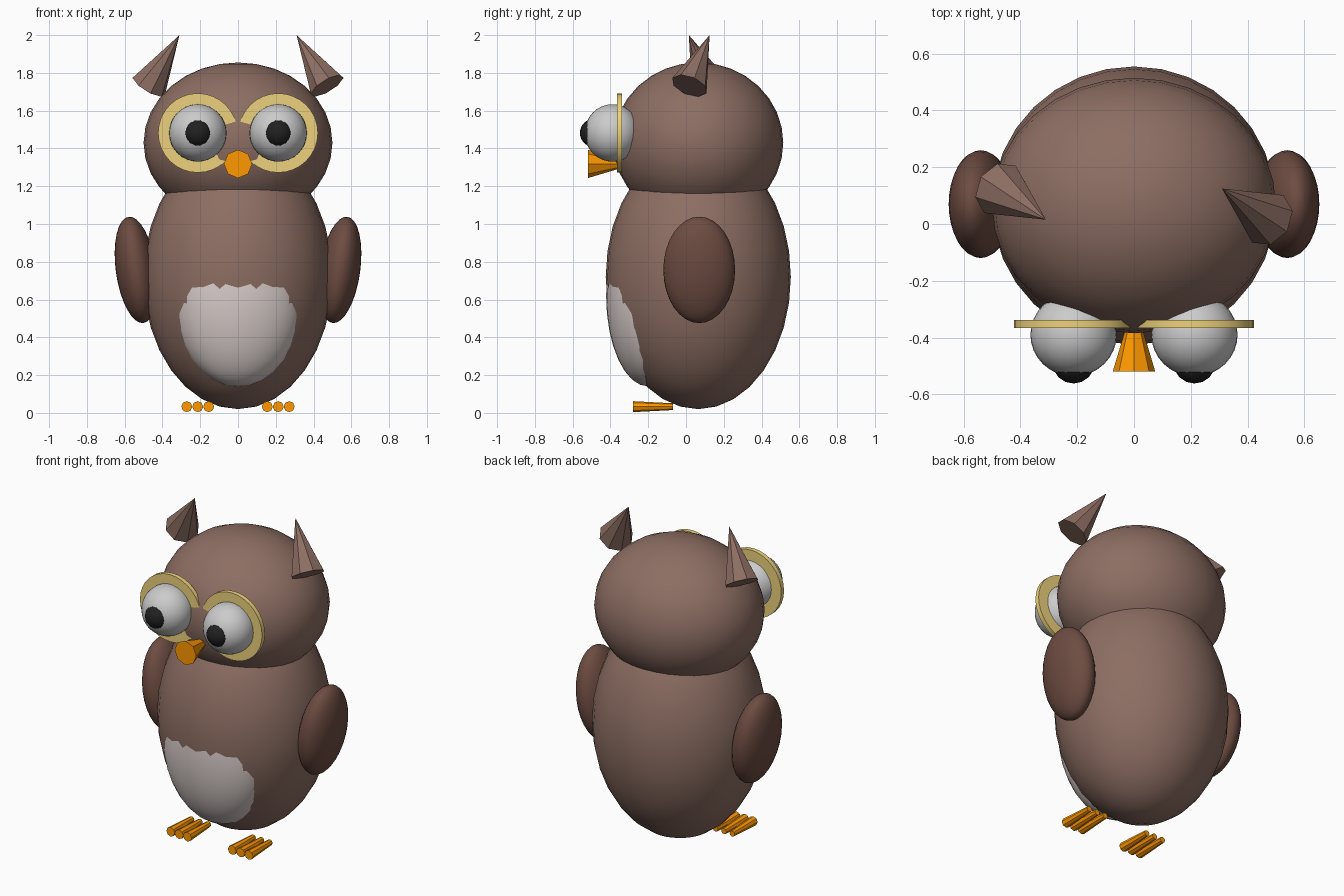
import bpy, math
from mathutils import Vector, Matrix

if "Cube" in bpy.data.objects:
    bpy.data.objects.remove(bpy.data.objects["Cube"])


def material(name, r, g, b):
    m = bpy.data.materials.new(name)
    m.diffuse_color = (r, g, b, 1)
    m.use_nodes = True
    m.node_tree.nodes["Principled BSDF"].inputs["Base Color"].default_value = m.diffuse_color
    return m


BROWN = material("brown", 0.266, 0.156, 0.125)
DARK = material("dark_brown", 0.153, 0.072, 0.053)
PALE = material("pale", 0.68, 0.60, 0.578)
WHITE = material("white", 0.9, 0.9, 0.9)
BLACK = material("black", 0.015, 0.015, 0.015)
YELLOW = material("yellow", 0.85, 0.64, 0.20)
ORANGE = material("orange", 1.0, 0.314, 0.0)


def finish(name, mat, angle):
    ob = bpy.context.object
    ob.name = name
    ob.data.materials.append(mat)
    if angle:
        bpy.ops.object.shade_smooth_by_angle(angle=math.radians(angle))
    return ob


def ellipsoid(name, loc, size, mat, tilt=0, seg=32, rings=16):
    bpy.ops.mesh.primitive_uv_sphere_add(segments=seg, ring_count=rings, radius=1,
                                         location=loc, rotation=(0, tilt, 0))
    bpy.context.object.scale = size
    return finish(name, mat, 60)


def cone(name, start, end, r1, r2, sides, mat, spin=0, angle=0):
    """Cone or tube between two points."""
    a, b = Vector(start), Vector(end)
    bpy.ops.mesh.primitive_cone_add(vertices=sides, radius1=r1, radius2=r2,
                                    depth=(b - a).length)
    ob = bpy.context.object
    turn = (b - a).to_track_quat('Z', 'Y').to_matrix().to_4x4()
    ob.matrix_world = Matrix.Translation((a + b) / 2) @ turn @ Matrix.Rotation(spin, 4, 'Z')
    return finish(name, mat, angle)


# Body, head and belly patch
ellipsoid("body", (0, 0.065, 0.72), (0.50, 0.49, 0.70), BROWN)
ellipsoid("head", (0, 0.065, 1.43), (0.50, 0.45, 0.425), BROWN)
ellipsoid("belly", (0, -0.20, 0.62), (0.347, 0.223, 0.48), PALE)

for side, s in (("left", -1), ("right", 1)):
    # Wing
    ellipsoid(side + "_wing", (s * 0.54, 0.07, 0.757), (0.107, 0.19, 0.284), DARK,
              tilt=s * math.radians(8))
    # Eye, pupil and yellow disc behind it
    ex, ez = s * 0.213, 1.482
    ellipsoid(side + "_eye", (ex, -0.39, ez), (0.152, 0.147, 0.152), WHITE)
    ellipsoid(side + "_pupil", (ex, -0.487, ez), (0.075, 0.075, 0.075), BLACK, seg=16, rings=12)
    cone(side + "_eye_disc", (ex, -0.338, ez), (ex, -0.366, ez), 0.21, 0.21, 32, YELLOW, angle=30)
    # Ear tuft, turned opposite ways on the two sides
    cone(side + "_ear", (s * 0.472, 0.07 - s * 0.052, 1.732), (s * 0.31, 0.07 + s * 0.055, 2.0),
         0.1, 0, 8, BROWN)
    # Toes
    for i in (-1, 0, 1):
        x = s * 0.213 + i * 0.058
        cone(side + "_toe", (x, -0.28, 0.033), (x, -0.07, 0.033), 0.029, 0.018, 8, ORANGE)

# Beak
cone("beak", (0, -0.52, 1.318), (0, -0.27, 1.318), 0.075, 0, 8, ORANGE)
